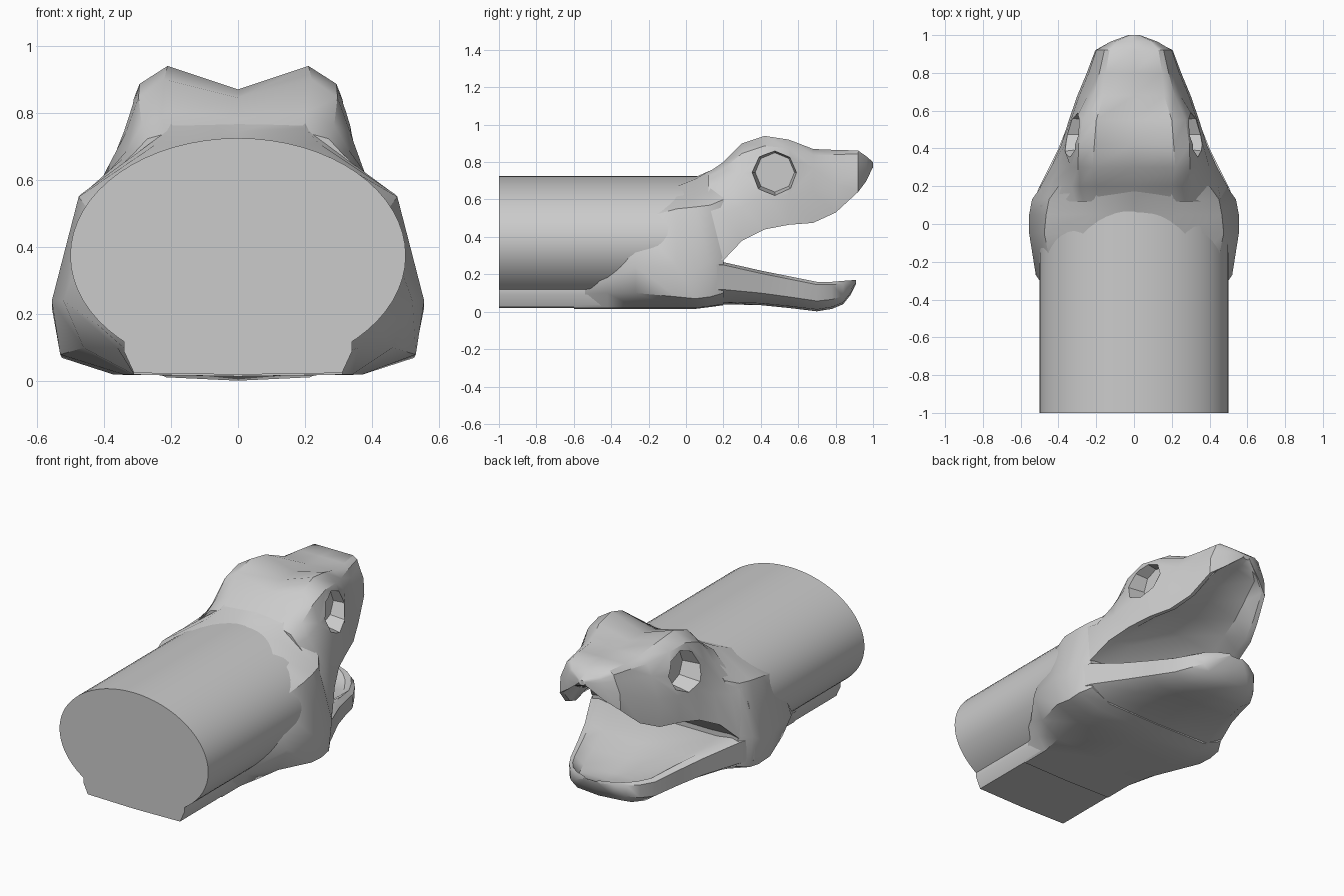
import bpy, bmesh, math

if "Cube" in bpy.data.objects:
    bpy.data.objects.remove(bpy.data.objects["Cube"])


def loft(name, sections, angle=35):
    """Closed, mirrored loft. Each section: (y, half outline from top centre to bottom centre)."""
    bm = bmesh.new()
    rings = []
    for y, half in sections:
        outline = half + [(-x, z) for x, z in reversed(half[1:-1])]
        rings.append([bm.verts.new((x, y, z)) for x, z in outline])
    n = len(rings[0])
    for a, b in zip(rings, rings[1:]):
        for i in range(n):
            j = (i + 1) % n
            bm.faces.new((a[i], a[j], b[j], b[i]))
    for r in (rings[0], rings[-1]):
        bm.faces.new(r)
    bmesh.ops.triangulate(bm, faces=[f for f in bm.faces if len(f.verts) > 4])
    bmesh.ops.recalc_face_normals(bm, faces=bm.faces)
    me = bpy.data.meshes.new(name)
    bm.to_mesh(me)
    bm.free()
    ob = bpy.data.objects.new(name, me)
    bpy.context.collection.objects.link(ob)
    smooth(ob, angle)
    return ob


def smooth(ob, angle):
    bpy.ops.object.select_all(action='DESELECT')
    ob.select_set(True)
    bpy.context.view_layer.objects.active = ob
    bpy.ops.object.shade_smooth_by_angle(angle=math.radians(angle))


# Body: oval tube
bpy.ops.mesh.primitive_cylinder_add(vertices=64, radius=1, depth=1.1,
                                    location=(0, -0.45, 0.375),
                                    rotation=(math.pi / 2, 0, 0))
body = bpy.context.object
body.name = "body_tube"
body.scale = (0.5, 0.35, 1)
smooth(body, 35)

# Flat belly strip under the tube
strip = [(0, 0.2), (0.34, 0.12), (0.34, 0.09), (0.31, 0.025), (0, 0.02)]
loft("belly_strip", [(-1, strip), (-0.1, strip)])

# Back of the head: y, top z, then shoulder, upper side, cheek, low cheek, bottom corner
skull_rows = [
    (-0.60, .50, (.25, .45), (.32, .30), (.33, .14), (.33, .09), (.31, .02)),
    (-0.42, .58, (.25, .56), (.38, .42), (.42, .17), (.36, .10), (.31, .02)),
    (-0.27, .62, (.25, .60), (.43, .49), (.52, .24), (.46, .10), (.34, .02)),
    (-0.05, .68, (.27, .67), (.475, .55), (.555, .24), (.53, .08), (.37, .02)),
    (0.05, .72, (.24, .71), (.465, .56), (.555, .22), (.525, .07), (.37, .02)),
    (0.13, .745, (.20, .755), (.45, .57), (.54, .27), (.52, .08), (.37, .03)),
    (0.20, .78, (.20, .79), (.40, .60), (.49, .29), (.48, .10), (.35, .04)),
]
loft("head_back", [(r[0], [(0, r[1]), *r[2:], (0, r[6][1] - .005)])
                   for r in skull_rows], 40)

# Upper jaw: y, crown z, brow, temple, cheek, lip, roof z
upper_rows = [
    (0.12, .73, (.19, .745), (.31, .68), (.46, .54), (.52, .28), .28),
    (0.20, .785, (.20, .80), (.33, .69), (.445, .53), (.495, .275), .28),
    (0.30, .845, (.22, .90), (.335, .74), (.40, .56), (.44, .38), .42),
    (0.42, .87, (.21, .94), (.335, .78), (.365, .62), (.385, .44), .52),
    (0.55, .87, (.20, .92), (.31, .78), (.335, .62), (.345, .465), .58),
    (0.68, .865, (.16, .87), (.245, .77), (.29, .64), (.30, .475), .63),
    (0.80, .865, (.15, .865), (.20, .79), (.24, .68), (.25, .53), .69),
    (0.92, .862, (.13, .862), (.17, .81), (.20, .74), (.205, .64), .74),
    (0.965, .83, (.09, .83), (.11, .80), (.125, .76), (.12, .70), .75),
    (1.00, .80, (.02, .80), (.025, .795), (.03, .785), (.025, .775), .77),
]


def upper_half(r):
    y, crown, brow, temple, cheek, (lx, lz), roof = r
    inner = (lx * .88, lz + .01)
    mid = (lx * .62, lz + (roof - lz) * .7)
    ridge = ((brow[0] + 2 * temple[0]) / 3, (brow[1] * 2 + temple[1]) / 3)
    return y, [(0, crown), brow, ridge, temple, cheek, (lx, lz), inner, mid, (0, roof)]


upper = loft("upper_jaw", [upper_half(r) for r in upper_rows], 35)

# Lower jaw: y, half width, lip z, floor z, bottom z
lower_rows = [
    (0.10, .54, .27, .25, .03), (0.20, .50, .265, .25, .04),
    (0.40, .40, .22, .19, .035), (0.55, .34, .19, .15, .02),
    (0.70, .285, .16, .12, .002), (0.78, .24, .16, .115, .015),
    (0.84, .19, .165, .13, .04), (0.88, .13, .168, .145, .09),
    (0.91, .05, .17, .16, .15),
]
loft("lower_jaw", [(y, [(0, fl), (w * .7, fl), (w * .9, lip), (w, lip - .015),
                        (w * .98, bot + (lip - bot) * .35),
                        (w * .75, bot + .01), (0, bot)])
                   for y, w, lip, fl, bot in lower_rows], 35)

# Eye sockets: eight-sided recesses cut into both sides
for s in (-1, 1):
    bpy.ops.mesh.primitive_cone_add(vertices=8, radius1=.105, radius2=.14, depth=.22,
                                    location=(s * .345, .475, .745),
                                    rotation=(math.radians(0), s * math.pi / 2, 0))
    cutter = bpy.context.object
    cutter.name = "eye_cutter"
    cutter.hide_render = True
    mod = upper.modifiers.new("eye_socket", 'BOOLEAN')
    mod.operation = 'DIFFERENCE'
    mod.solver = 'EXACT'
    mod.object = cutter
    bpy.context.view_layer.objects.active = upper
    bpy.ops.object.modifier_apply(modifier=mod.name)
    bpy.data.objects.remove(cutter)
